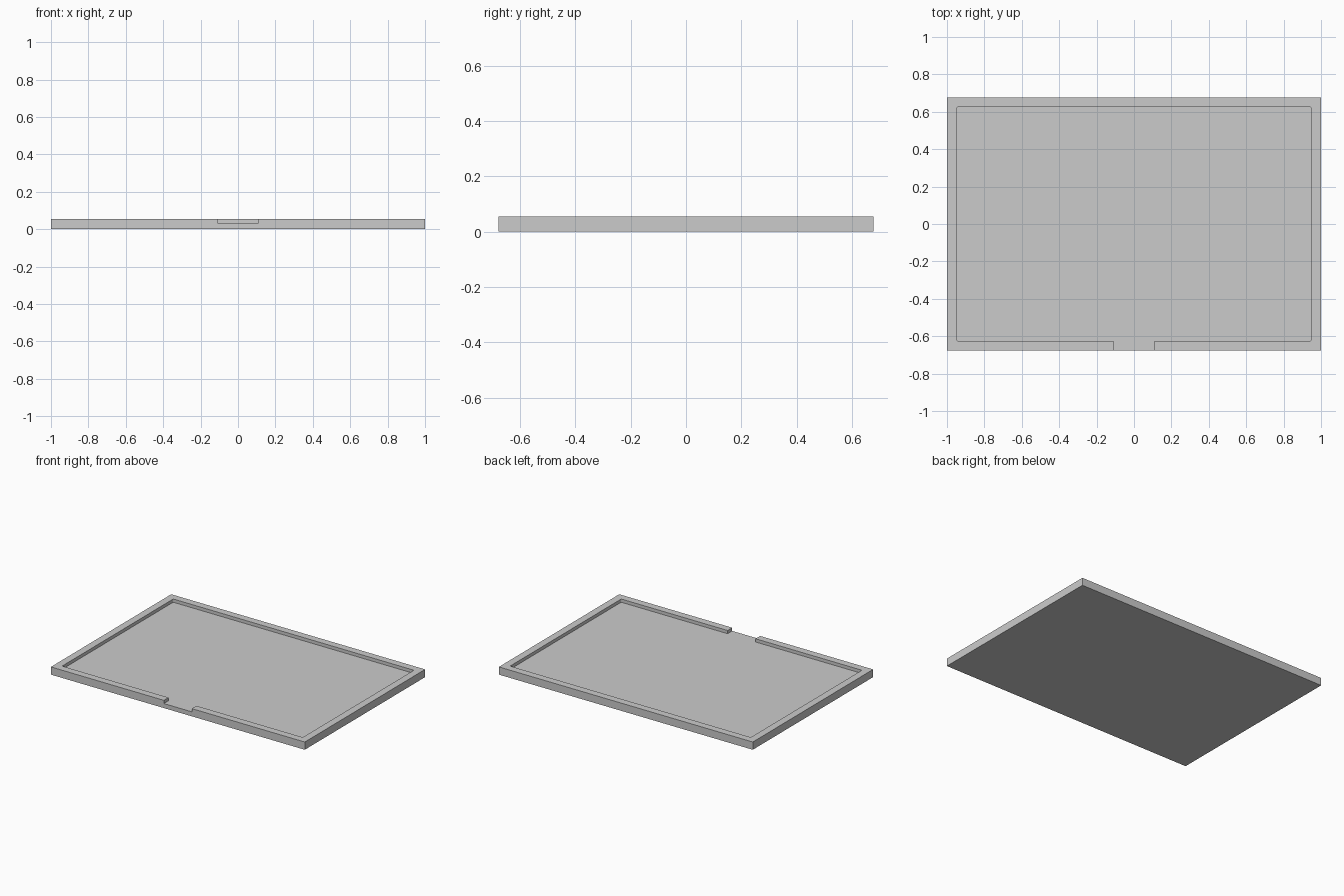
import bpy
import bmesh
from mathutils import Vector

if "Cube" in bpy.data.objects:
    bpy.data.objects.remove(bpy.data.objects["Cube"], do_unlink=True)

HALF_X, HALF_Y, HEIGHT = 1.0, 0.677, 0.055
FLOOR_Z = 0.032
RIM = 0.052
NOTCH_HALF = 0.11


def make_box(name, low, high, corner_radius=0.0):
    """Box between two corners, optionally with rounded upright edges."""
    low, high = Vector(low), Vector(high)
    size, centre = high - low, (low + high) / 2
    bm = bmesh.new()
    bmesh.ops.create_cube(bm, size=1)
    for v in bm.verts:
        v.co = centre + v.co * size
    if corner_radius:
        upright = [e for e in bm.edges
                   if abs(e.verts[0].co.z - e.verts[1].co.z) > size.z / 2]
        bmesh.ops.bevel(bm, geom=upright, offset=corner_radius,
                        segments=4, profile=0.5, affect='EDGES')
    mesh = bpy.data.meshes.new(name)
    bm.to_mesh(mesh)
    bm.free()
    obj = bpy.data.objects.new(name, mesh)
    bpy.context.collection.objects.link(obj)
    return obj


def cut(target, cutter):
    """Subtract the cutter from the target, then discard it."""
    cutter.hide_render = True
    mod = target.modifiers.new("cut", 'BOOLEAN')
    mod.operation, mod.solver, mod.object = 'DIFFERENCE', 'EXACT', cutter
    bpy.context.view_layer.objects.active = target
    bpy.ops.object.modifier_apply(modifier=mod.name)
    bpy.data.objects.remove(cutter, do_unlink=True)


grey = bpy.data.materials.new("plain grey")
colour = (0.6, 0.6, 0.6, 1)
grey.use_nodes = True
grey.diffuse_color = colour
grey.node_tree.nodes["Principled BSDF"].inputs["Base Color"].default_value = colour

# Solid slab
tray = make_box("tray", (-HALF_X, -HALF_Y, 0), (HALF_X, HALF_Y, HEIGHT))
tray.data.materials.append(grey)

# Shallow recess with slightly rounded corners
inner_x, inner_y = HALF_X - RIM, HALF_Y - RIM
cut(tray, make_box("recess_cutter", (-inner_x, -inner_y, FLOOR_Z),
                   (inner_x, inner_y, HEIGHT * 2), 0.008))

# Opening through the front rim, level with the recess floor
cut(tray, make_box("notch_cutter", (-NOTCH_HALF, -HALF_Y * 2, FLOOR_Z),
                   (NOTCH_HALF, 0, HEIGHT * 2)))
